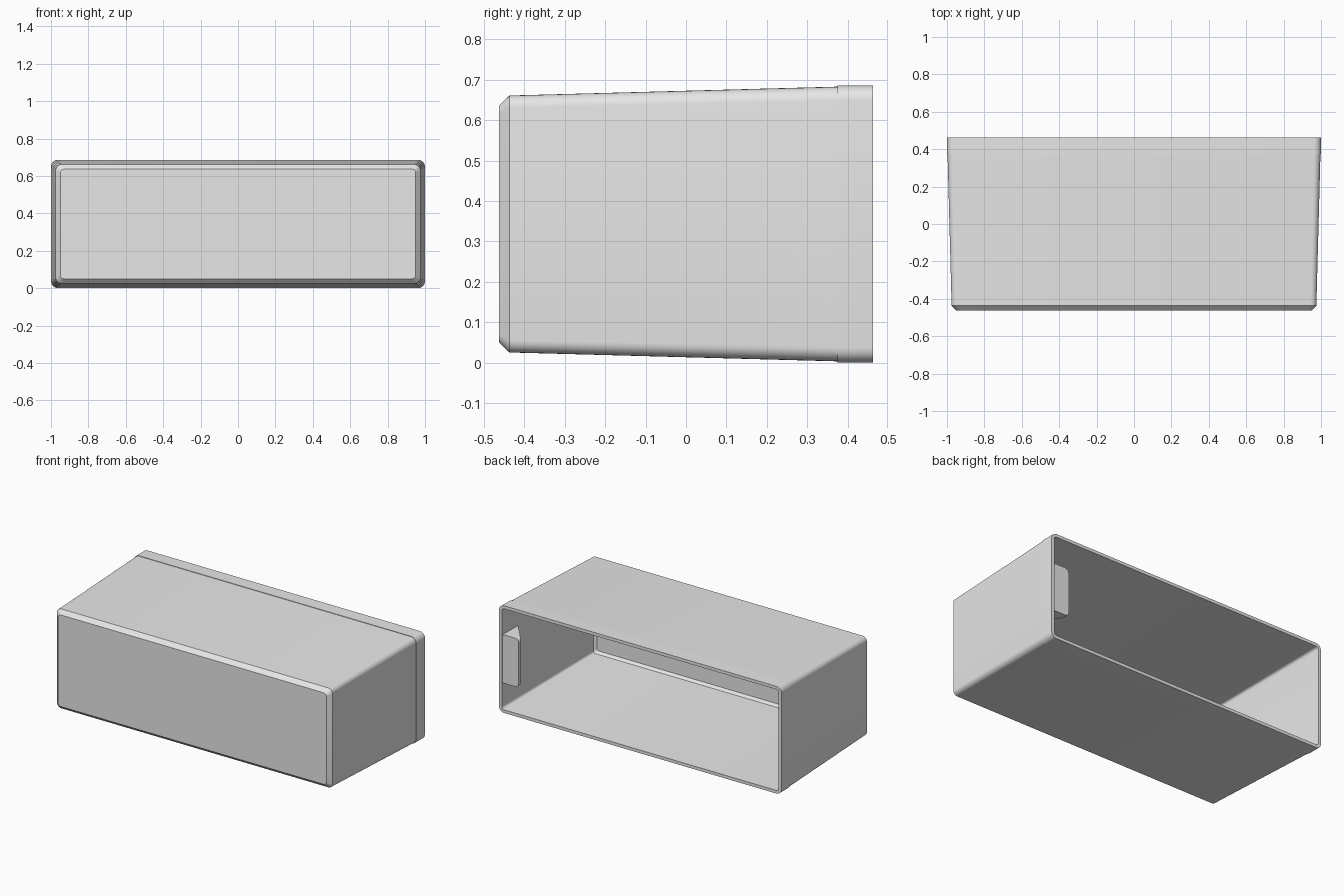
import bpy, bmesh, math

if "Cube" in bpy.data.objects:
    bpy.data.objects.remove(bpy.data.objects["Cube"])

CZ = 0.343          # mid height of the box
WALL = 0.02         # wall thickness

grey = bpy.data.materials.new("plain grey")
grey.diffuse_color = (0.8, 0.8, 0.8, 1)
grey.use_nodes = True
grey.node_tree.nodes["Principled BSDF"].inputs["Base Color"].default_value = grey.diffuse_color


def rounded_rect(hw, hh, r, steps=6):
    """Outline of a rounded rectangle, centred on the origin."""
    pts = []
    for q, (sx, sz) in enumerate([(1, 1), (-1, 1), (-1, -1), (1, -1)]):
        for i in range(steps + 1):
            a = math.pi / 2 * (q + i / steps)
            pts.append((sx * (hw - r) + r * math.cos(a),
                        sz * (hh - r) + r * math.sin(a)))
    return pts


def finish(name, bm):
    bmesh.ops.recalc_face_normals(bm, faces=bm.faces)
    mesh = bpy.data.meshes.new(name)
    bm.to_mesh(mesh)
    bm.free()
    mesh.materials.append(grey)
    ob = bpy.data.objects.new(name, mesh)
    bpy.context.collection.objects.link(ob)
    bpy.ops.object.select_all(action='DESELECT')
    ob.select_set(True)
    bpy.context.view_layer.objects.active = ob
    bpy.ops.object.shade_smooth_by_angle(angle=math.radians(25))
    return ob


# Tapered open box: outer rings front to rim, then inner rings back to the front
outer = [(-0.463, 0.950, 0.293, 0.020),
         (-0.437, 0.975, 0.318, 0.030),
         (0.375, 0.997, 0.340, 0.035),
         (0.375, 1.000, 0.343, 0.037),
         (0.463, 1.000, 0.343, 0.037)]
inner = [(0.463, 1.000 - WALL, 0.343 - WALL, 0.018),
         (-0.428, 0.975 - WALL, 0.318 - WALL, 0.014),
         (-0.443, 0.940, 0.283, 0.010)]
bm = bmesh.new()
rings = [[bm.verts.new((x, y, CZ + z)) for x, z in rounded_rect(hw, hh, r)]
         for y, hw, hh, r in outer + inner]
for a, b in zip(rings, rings[1:]):
    n = len(a)
    for i in range(n):
        j = (i + 1) % n
        bm.faces.new((a[i], a[j], b[j], b[i]))
bm.faces.new(rings[0])
bm.faces.new(rings[-1])
finish("box_shell", bm)

# Wedge grip inside the right wall: flat at the rim, sloping back to the wall
profile = [(0.985, 0.455), (0.866, 0.455), (0.866, 0.435), (0.975, 0.305), (0.985, 0.305)]
bm = bmesh.new()
base = bm.faces.new([bm.verts.new((x, y, 0.185)) for x, y in profile])
top = bmesh.ops.extrude_face_region(bm, geom=[base])["geom"]
bmesh.ops.translate(bm, vec=(0, 0, 0.31),
                    verts=[v for v in top if isinstance(v, bmesh.types.BMVert)])
# round the two free corners of the plate
corners = [e for e in bm.edges
           if all(abs(v.co.x - 0.866) < 1e-4 for v in e.verts)
           and abs(e.verts[0].co.z - e.verts[1].co.z) < 1e-4]
bmesh.ops.bevel(bm, geom=corners, offset=0.025, segments=4, profile=0.5,
                affect='EDGES', clamp_overlap=True)
finish("wedge_grip", bm)
